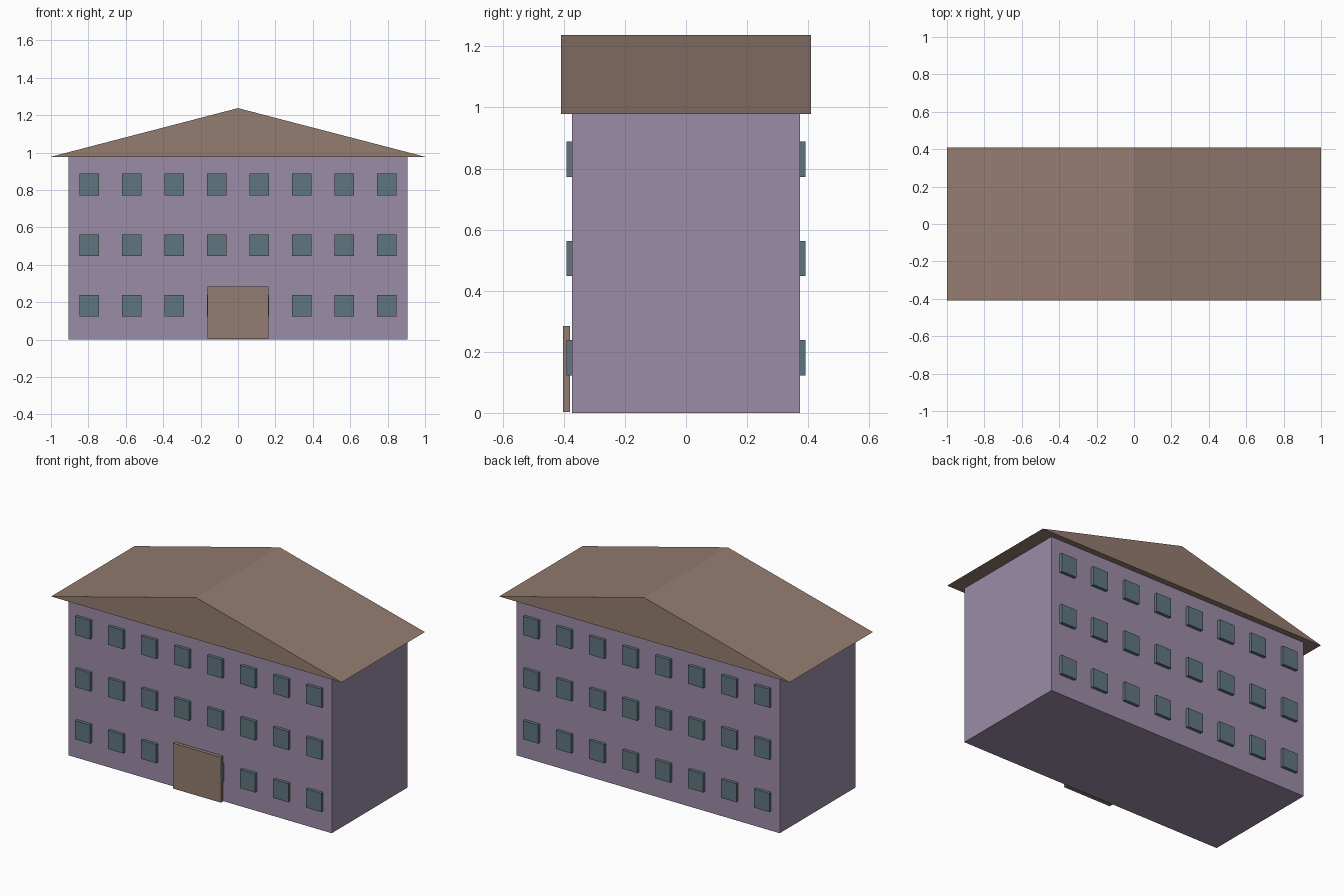
import bpy

if "Cube" in bpy.data.objects:
    bpy.data.objects.remove(bpy.data.objects["Cube"], do_unlink=True)


def material(name, r, g, b):
    mat = bpy.data.materials.new(name)
    mat.use_nodes = True
    mat.diffuse_color = (r, g, b, 1)
    mat.node_tree.nodes["Principled BSDF"].inputs["Base Color"].default_value = (r, g, b, 1)
    return mat


lilac = material("lilac wall", 0.33, 0.265, 0.39)
brown = material("brown roof", 0.295, 0.2, 0.162)
teal = material("teal glass", 0.118, 0.183, 0.21)


def box(name, low, high, mat):
    """Axis-aligned box between two opposite corners."""
    centre = [(a + b) / 2 for a, b in zip(low, high)]
    bpy.ops.mesh.primitive_cube_add(size=1, location=centre)
    obj = bpy.context.object
    obj.name = name
    obj.scale = [b - a for a, b in zip(low, high)]
    bpy.ops.object.transform_apply(location=False, rotation=False, scale=True)
    obj.data.materials.append(mat)
    return obj


def prism(name, profile, depth, mat):
    """Closed x-z profile extruded evenly to both sides along y."""
    n = len(profile)
    verts = [(x, y, z) for y in (-depth, depth) for x, z in profile]
    faces = [tuple(range(n)), tuple(reversed(range(n, 2 * n)))]
    faces += [(i, i + n, (i + 1) % n + n, (i + 1) % n) for i in range(n)]
    mesh = bpy.data.meshes.new(name)
    mesh.from_pydata(verts, [], faces)
    mesh.materials.append(mat)
    obj = bpy.data.objects.new(name, mesh)
    bpy.context.collection.objects.link(obj)
    return obj


# Main block
half_x, half_y, eave = 0.907, 0.373, 0.978
box("walls", (-half_x, -half_y, 0), (half_x, half_y, eave), lilac)

# Gabled roof with overhang, ridge running front to back
prism("roof", [(-1, eave), (1, eave), (0, 1.238)], 0.41, brown)

# Entrance slab standing just proud of the wall
box("door", (-0.164, -0.403, 0.003), (0.164, -0.38, 0.285), brown)

# Three rows of eight windows on the front and the back
for side, label in ((-1, "front"), (1, "back")):
    y0, y1 = sorted((side * half_y, side * 0.392))
    for row in range(3):
        z = 0.181 + row * 0.3245
        for col in range(8):
            x = (col - 3.5) * 0.2275
            box(f"{label}_window_{row + 1}_{col + 1}",
                (x - 0.052, y0, z - 0.058), (x + 0.052, y1, z + 0.058), teal)
